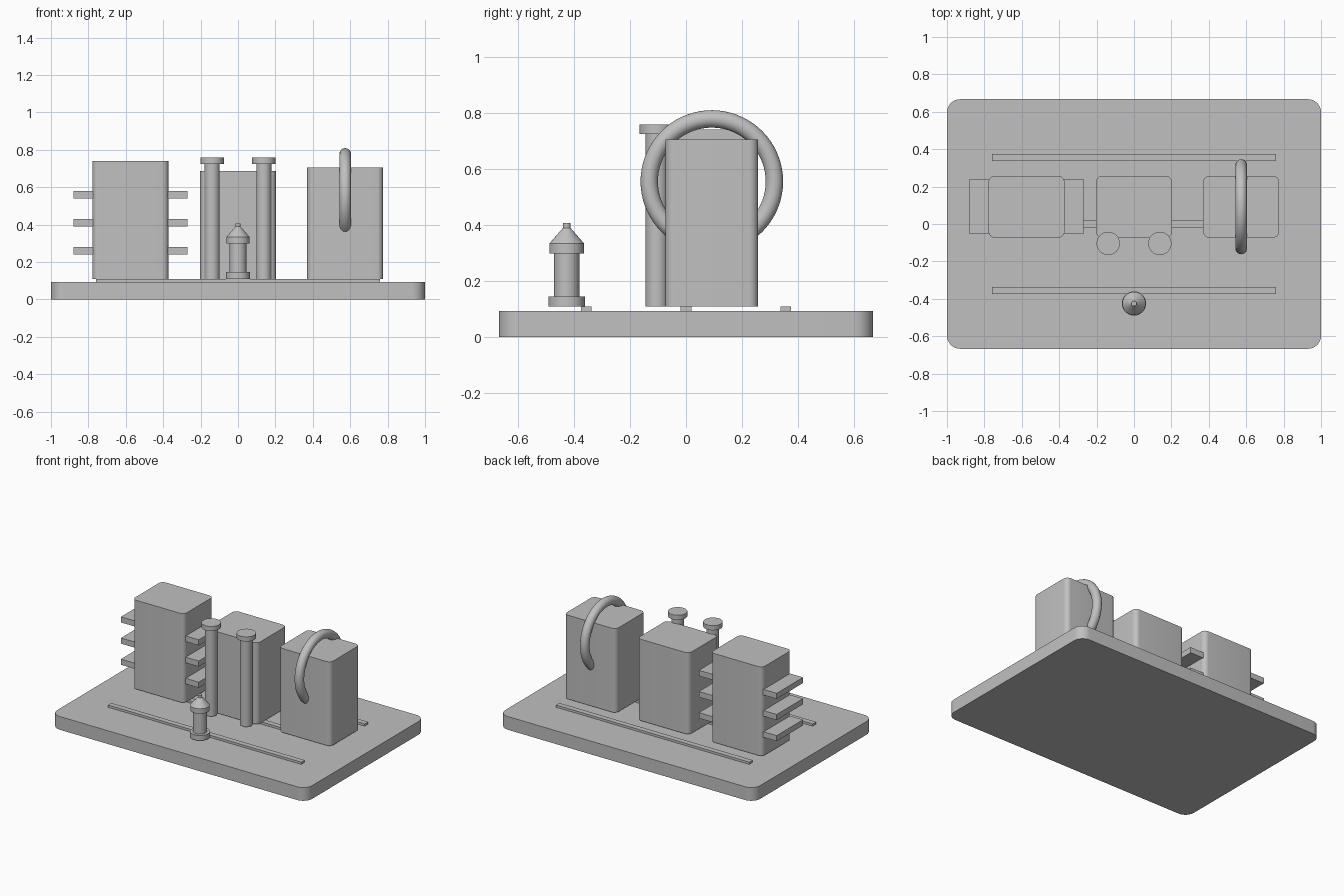
import bpy
import bmesh
from math import radians

if "Cube" in bpy.data.objects:
    bpy.data.objects.remove(bpy.data.objects["Cube"])

GREY = (0.53, 0.53, 0.53, 1)
grey = bpy.data.materials.new("plain_grey")
grey.diffuse_color = GREY
grey.use_nodes = True
grey.node_tree.nodes["Principled BSDF"].inputs["Base Color"].default_value = GREY


def finish(obj, name):
    """Name, colour and smooth the active object."""
    obj.name = obj.data.name = name
    obj.data.materials.append(grey)
    bpy.ops.object.select_all(action="DESELECT")
    obj.select_set(True)
    bpy.context.view_layer.objects.active = obj
    bpy.ops.object.shade_smooth_by_angle(angle=radians(30))
    return obj


def from_bmesh(bm, name):
    bmesh.ops.recalc_face_normals(bm, faces=bm.faces)
    mesh = bpy.data.meshes.new(name)
    bm.to_mesh(mesh)
    bm.free()
    obj = bpy.data.objects.new(name, mesh)
    bpy.context.collection.objects.link(obj)
    return finish(obj, name)


def box(name, x, y, z, radius=0):
    """Box from (min, max) ranges, with optional rounded upright edges."""
    bm = bmesh.new()
    bmesh.ops.create_cube(bm, size=1)
    for v in bm.verts:
        v.co = [r[0] if c < 0 else r[1] for c, r in zip(v.co, (x, y, z))]
    if radius:
        upright = [e for e in bm.edges
                   if abs(e.verts[0].co.z - e.verts[1].co.z) > 1e-4]
        bmesh.ops.bevel(bm, geom=upright, offset=radius, segments=8,
                        profile=0.5, affect="EDGES")
    return from_bmesh(bm, name)


def turned(name, x, y, profile, steps=48):
    """Solid of revolution from (radius, height) points."""
    bm = bmesh.new()
    pts = [(0, profile[0][1])] + profile + [(0, profile[-1][1])]
    verts = [bm.verts.new((r, 0, z)) for r, z in pts]
    edges = [bm.edges.new(pair) for pair in zip(verts, verts[1:])]
    bmesh.ops.spin(bm, geom=verts + edges, cent=(0, 0, 0), axis=(0, 0, 1),
                   angle=radians(360), steps=steps)
    bmesh.ops.remove_doubles(bm, verts=bm.verts, dist=1e-4)
    bmesh.ops.translate(bm, verts=bm.verts, vec=(x, y, 0))
    return from_bmesh(bm, name)


# Base plate and the three thin rails on it
BASE_TOP, FLOOR = 0.094, 0.11
box("base_plate", (-1, 1), (-0.667, 0.667), (0, BASE_TOP), 0.07)
for name, y in (("front", -0.355), ("middle", 0), ("back", 0.355)):
    box(name + "_rail", (-0.758, 0.758), (y - 0.019, y + 0.019), (BASE_TOP, FLOOR))

# Three upright blocks resting on the middle rail
for name, x, top in (("right", -0.575, 0.74), ("middle", 0, 0.687), ("left", 0.573, 0.705)):
    box(name + "_block", (x - 0.203, x + 0.203), (-0.073, 0.257), (FLOOR, top), 0.033)

# Flat fins passing through the right block
for i in range(3):
    z = 0.26 + 0.15 * i
    box(f"cooling_fin_{i + 1}", (-0.88, -0.27), (-0.054, 0.241), (z - 0.02, z + 0.02))

# Pair of capped posts in front of the middle block
for side, x in (("right", -0.138), ("left", 0.138)):
    turned(side + "_post", x, -0.104,
           [(0.04, FLOOR), (0.04, 0.725), (0.062, 0.725), (0.062, 0.758)])

# Small turned tower with collar and cone roof
turned("front_tower", 0, -0.425,
       [(0.065, FLOOR), (0.065, 0.146), (0.045, 0.146), (0.045, 0.298),
        (0.062, 0.298), (0.062, 0.334), (0.014, 0.389), (0.014, 0.407)])

# Upright ring threaded through the left block
bpy.ops.mesh.primitive_torus_add(
    major_radius=0.223, minor_radius=0.031, major_segments=72, minor_segments=24,
    location=(0.573, 0.092, 0.555), rotation=(0, radians(90), 0))
finish(bpy.context.object, "ring_handle")
